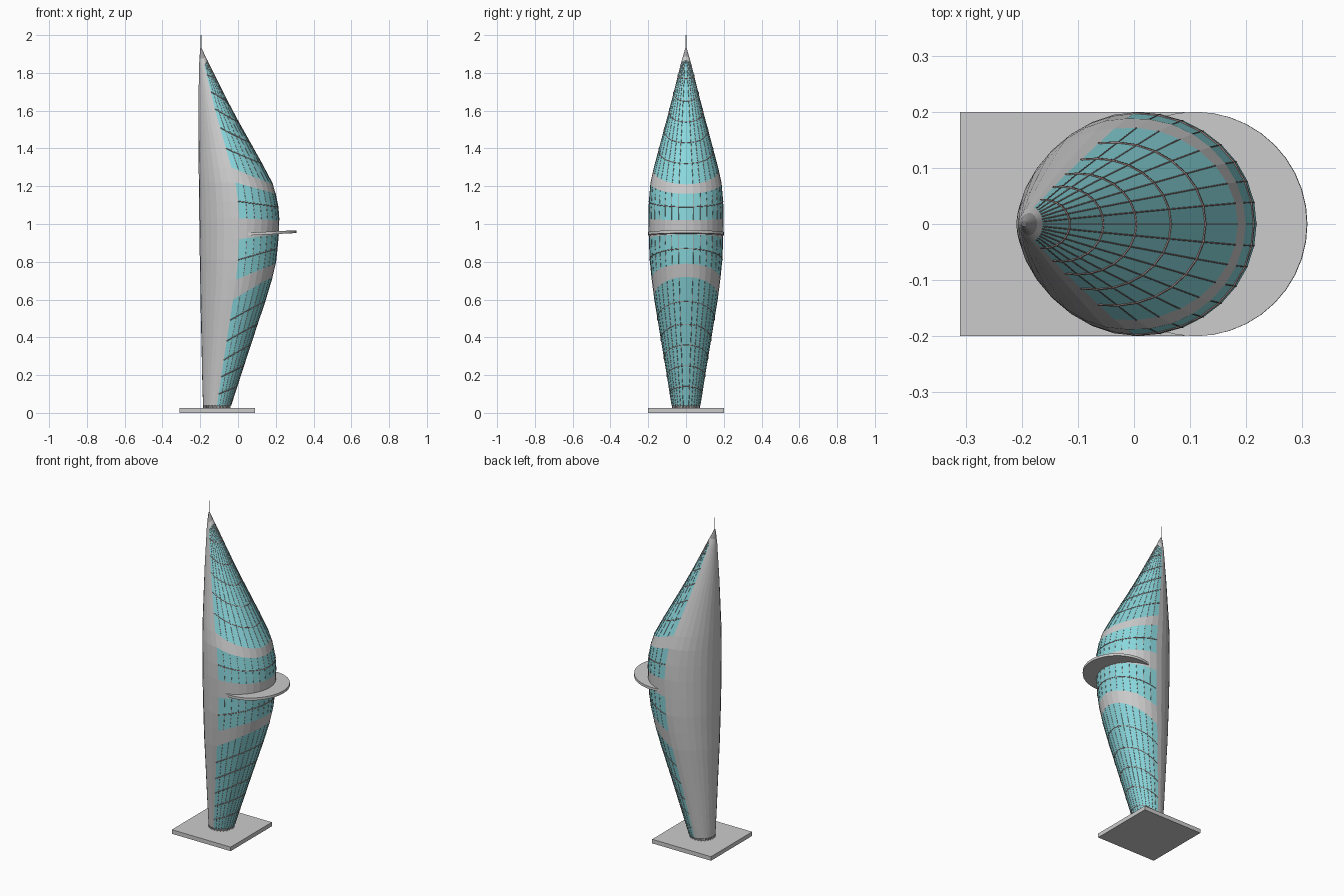
import bpy, bmesh, math

if "Cube" in bpy.data.objects:
    bpy.data.objects.remove(bpy.data.objects["Cube"])

# height: back x, front x, half width in y
PROFILE = [(0.03, -0.185, -0.04, 0.075), (0.2, -0.19, 0.015, 0.102), (0.4, -0.194, 0.08, 0.135),
           (0.6, -0.199, 0.147, 0.168), (0.7, -0.2, 0.178, 0.181), (0.8, -0.202, 0.202, 0.192), (1.0, -0.205, 0.22, 0.2),
           (1.1, -0.206, 0.212, 0.198), (1.2, -0.207, 0.19, 0.192), (1.27, -0.208, 0.155, 0.178),
           (1.6, -0.21, -0.03, 0.09), (1.85, -0.206, -0.155, 0.027), (1.93, -0.2, -0.192, 0.004)]
# floor lines: z at front, z at side seam; 'solid' marks the grey bands above a line
ROWS = [(0.04, 0.04), (0.14, 0.1), (0.25, 0.19), (0.36, 0.28), (0.47, 0.38), (0.59, 0.49),
        (0.72, 0.6), (0.79, 0.705), (0.87, 0.81), (0.945, 0.92), (1.02, 1.03), (1.09, 1.12),
        (1.16, 1.22), (1.21, 1.3), (1.32, 1.4), (1.43, 1.51), (1.54, 1.61), (1.65, 1.7),
        (1.77, 1.79), (1.868, 1.84), (1.888, 1.875)]
SOLID = {6, 9, 12, 19}
N = 32


def material(name, col):
    m = bpy.data.materials.new(name)
    m.diffuse_color = (*col, 1)
    m.use_nodes = True
    m.node_tree.nodes["Principled BSDF"].inputs["Base Color"].default_value = m.diffuse_color
    return m


def section(z):
    for a, b in zip(PROFILE, PROFILE[1:]):
        if z <= b[0]:
            t = (z - a[0]) / (b[0] - a[0])
            return [p + (q - p) * t for p, q in zip(a[1:], b[1:])]
    return PROFILE[-1][1:]


def point(row, i):
    a = 2 * math.pi * i / N
    c = math.cos(a)
    z = row[0] + (row[1] - row[0]) * min(1, 1 - c)
    back, front, w = section(z)
    pinch = 1 - 0.1 * c * c if c < 0 else 1
    return ((back + front) / 2 + (front - back) / 2 * c, w * math.sin(a) * pinch, z)


def finish(name, bm, mat=None):
    bmesh.ops.remove_doubles(bm, verts=bm.verts, dist=1e-5)
    me = bpy.data.meshes.new(name)
    bm.to_mesh(me)
    bm.free()
    ob = bpy.data.objects.new(name, me)
    bpy.context.collection.objects.link(ob)
    if mat:
        me.materials.append(mat)
    return ob


def rods(name, paths, radius, mat):
    cu = bpy.data.curves.new(name, 'CURVE')
    cu.dimensions = '3D'
    cu.bevel_depth = radius
    cu.bevel_resolution = 0
    for pts in paths:
        s = cu.splines.new('POLY')
        s.points.add(len(pts) - 1)
        for p, co in zip(s.points, pts):
            p.co = (*co, 1)
    cu.materials.append(mat)
    ob = bpy.data.objects.new(name, cu)
    bpy.context.collection.objects.link(ob)


def cylinder(name, r, z0, z1, x, y=0, sides=32, mat=None):
    bpy.ops.mesh.primitive_cylinder_add(vertices=sides, radius=r, depth=z1 - z0,
                                        location=(x, y, (z0 + z1) / 2))
    ob = bpy.context.object
    ob.name = name
    if mat:
        ob.data.materials.append(mat)
    return ob


teal = material("teal_glass", (0.25, 0.68, 0.72))
brown = material("brown_frame", (0.4, 0.27, 0.26))
dark = material("dark_grey", (0.35, 0.35, 0.35))

# tower skin: glazed front half, grey back half and bands
shell, glass = bmesh.new(), bmesh.new()
for r in range(len(ROWS) - 1):
    for i in range(N):
        front = i < N // 4 or i >= 3 * N // 4
        bm = glass if front and r not in SOLID else shell
        quad = [point(ROWS[r], i), point(ROWS[r], i + 1), point(ROWS[r + 1], i + 1), point(ROWS[r + 1], i)]
        bm.faces.new([bm.verts.new(p) for p in quad])
shell.faces.new([shell.verts.new(point(ROWS[0], i)) for i in reversed(range(N))])
finish("tower_shell", shell)
finish("glass_front", glass, teal)

# floor lines and mullions on the glass
front_ids = range(-N // 4, N // 4 + 1)
inner = [r for r in range(1, 19) if r not in SOLID and r - 1 not in SOLID]
rods("floor_lines", [[point(ROWS[r], i) for i in front_ids] for r in inner], 0.0025, brown)
runs = [(0, 6), (7, 9), (10, 12), (13, 19)]
rods("mullions", [[point(ROWS[r], i) for r in range(a, b + 1)]
                  for a, b in runs for i in front_ids[1:-1]], 0.0012, brown)

# dark pointed cap
cap = bmesh.new()
for i in range(N):
    cap.faces.new([cap.verts.new(p) for p in (point(ROWS[-1], i), point(ROWS[-1], i + 1),
                                              point((1.93, 1.93), i + 1), point((1.93, 1.93), i))])
cap.faces.new([cap.verts.new(point((1.93, 1.93), i)) for i in range(N)])
finish("tip_cap", cap, dark)
cylinder("mast", 0.002, 1.92, 2.0, -0.196, sides=8)

# tilted round deck pushed through the tower
deck = cylinder("round_deck", 0.2, 0.942, 0.957, 0.109, sides=40)
deck.rotation_euler.y = -0.05

# base plate, recessed entrance and ring of posts
bpy.ops.mesh.primitive_cube_add(size=1, location=(-0.11, 0, 0.0125))
plate = bpy.context.object
plate.name = "base_plate"
plate.scale = (0.4, 0.4, 0.025)
cylinder("entrance_core", 0.064, 0.02, 0.042, -0.112, mat=dark)
for k in range(24):
    a = math.tau * k / 24
    cylinder("entrance_post", 0.004, 0.02, 0.042, -0.112 + 0.069 * math.cos(a), 0.069 * math.sin(a), sides=8)
